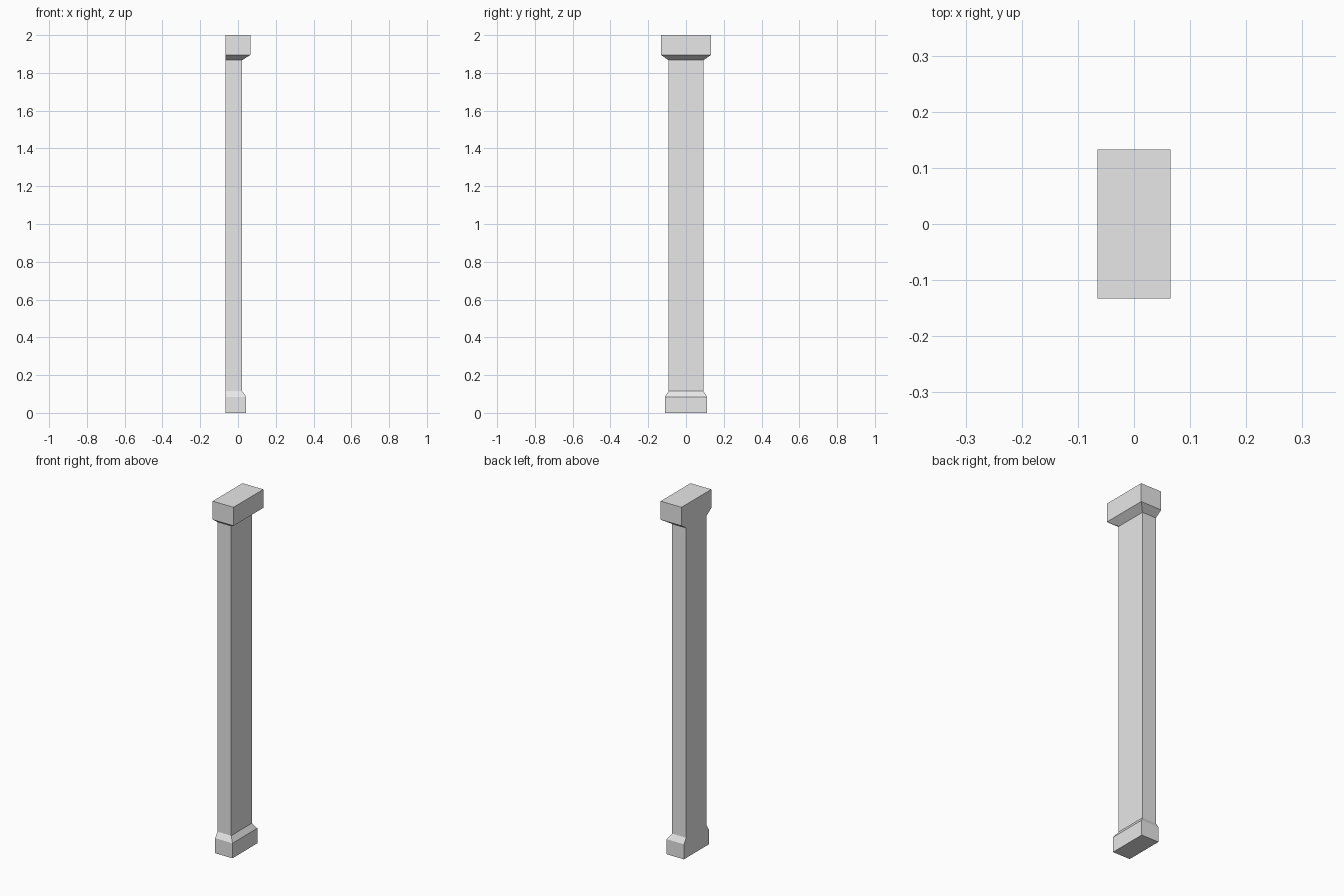
import bpy
import bmesh

cube = bpy.data.objects.get("Cube")
if cube:
    bpy.data.objects.remove(cube, do_unlink=True)

# Plain light grey stone
stone = bpy.data.materials.new("light grey stone")
stone.use_nodes = True
grey = (0.8, 0.8, 0.8, 1)
stone.diffuse_color = grey
stone.node_tree.nodes["Principled BSDF"].inputs["Base Color"].default_value = grey

WALL_X = -0.065  # flat back of the pilaster, flush with a wall

# Profile from bottom to top: front edge x, half width y, height z
profile = [
    (0.043, 0.111, 0.0),     # base block
    (0.043, 0.111, 0.085),
    (0.022, 0.092, 0.115),   # sloped base top, start of shaft
    (0.022, 0.092, 1.867),   # end of shaft
    (0.065, 0.133, 1.895),   # flared underside of capital
    (0.065, 0.133, 2.0),     # capital block
]

# Loft rectangular rings along the profile
bm = bmesh.new()
rings = []
for x, y, z in profile:
    corners = [(WALL_X, -y), (x, -y), (x, y), (WALL_X, y)]
    rings.append([bm.verts.new((cx, cy, z)) for cx, cy in corners])

for low, high in zip(rings, rings[1:]):
    for i in range(4):
        j = (i + 1) % 4
        bm.faces.new((low[i], low[j], high[j], high[i]))
bm.faces.new(rings[0][::-1])
bm.faces.new(rings[-1])
bmesh.ops.recalc_face_normals(bm, faces=bm.faces)

mesh = bpy.data.meshes.new("pilaster")
bm.to_mesh(mesh)
bm.free()
mesh.materials.append(stone)
pilaster = bpy.data.objects.new("pilaster", mesh)
bpy.context.collection.objects.link(pilaster)
